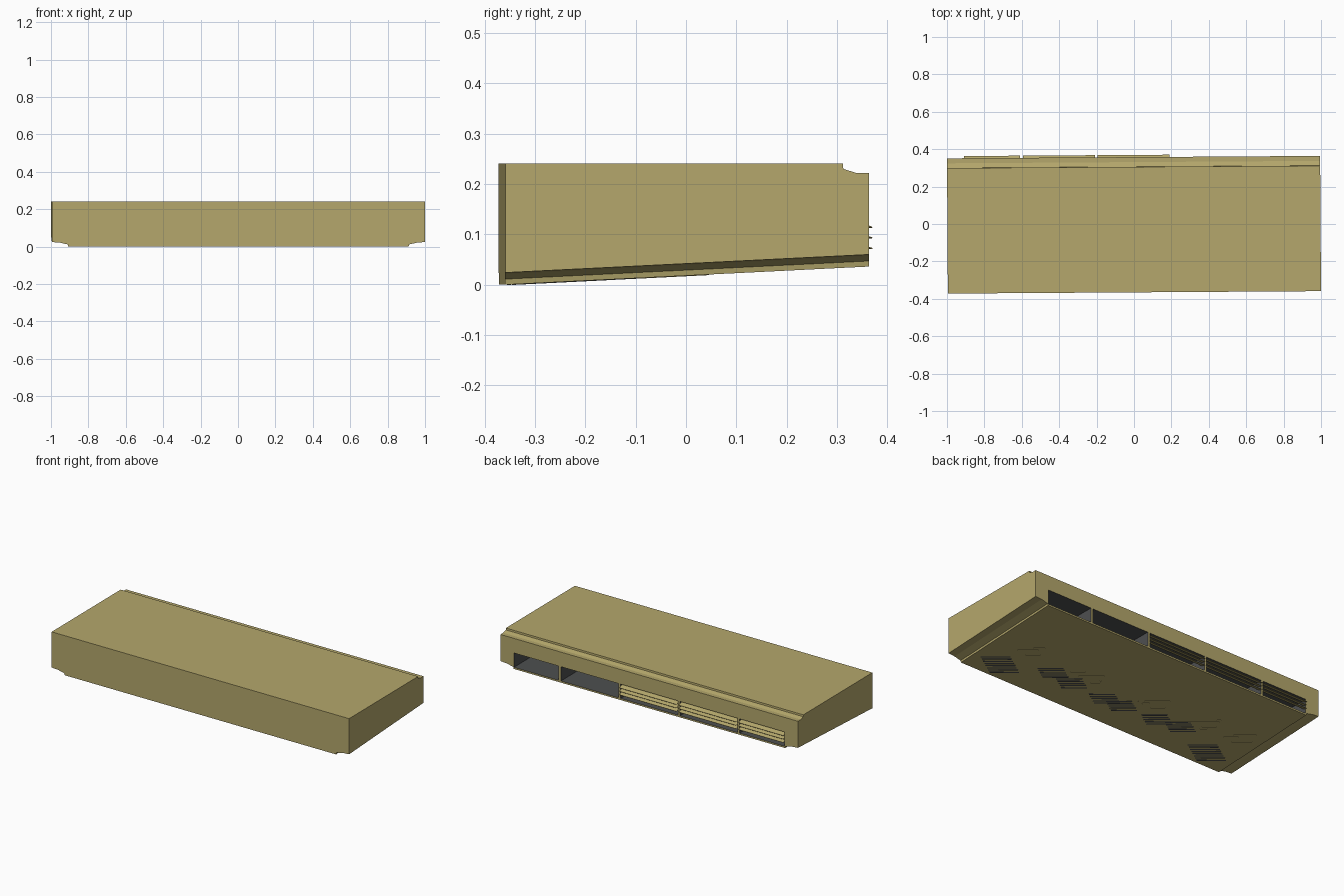
import bpy, bmesh, math
from mathutils import Matrix, Vector

if "Cube" in bpy.data.objects:
    bpy.data.objects.remove(bpy.data.objects["Cube"])


def material(name, rgb):
    m = bpy.data.materials.new(name)
    m.diffuse_color = (*rgb, 1)
    m.use_nodes = True
    m.node_tree.nodes["Principled BSDF"].inputs["Base Color"].default_value = m.diffuse_color
    return m


MATS = [material("khaki", (0.46, 0.39, 0.15)), material("dark grey", (0.075, 0.078, 0.08))]
PLACE = Matrix.Translation((0, -0.004, 0)) @ Matrix.Rotation(0.0065, 4, 'Z')
W, H = 0.9975, 0.3615


def under(y):
    """Height of the sloping underside."""
    return 0.036 * (y + H) / (2 * H)


def make(name, bm, index=0):
    bmesh.ops.recalc_face_normals(bm, faces=bm.faces)
    for f in bm.faces:
        f.material_index = index
    me = bpy.data.meshes.new(name)
    bm.to_mesh(me)
    bm.free()
    for m in MATS:
        me.materials.append(m)
    ob = bpy.data.objects.new(name, me)
    ob.matrix_world = PLACE
    bpy.context.collection.objects.link(ob)
    return ob


def box(bm, center, size, rot=Matrix.Identity(4)):
    bmesh.ops.create_cube(bm, size=1, matrix=Matrix.Translation(center) @ rot
                          @ Matrix.Diagonal((*size, 1)))


# body: cross-sections lofted front to back, with stepped lower sides and a rear top notch
bm = bmesh.new()
lower = [(W, 0.024), (0.955, 0.021), (0.925, 0.014), (0.912, 0.011), (0.91, 0)]
rings = []
for y, top in [(-H, 0.241), (0.309, 0.241), (0.310, 0.230), (0.335, 0.222), (H, 0.222)]:
    half = [(x, z + under(y)) for x, z in lower]
    pts = [(W, top)] + half + [(-x, z) for x, z in reversed(half)] + [(-W, top)]
    rings.append([bm.verts.new((x, y, z)) for x, z in pts])
n = len(rings[0])
for a, b in zip(rings, rings[1:]):
    for i in range(n):
        j = (i + 1) % n
        bm.faces.new((a[i], a[j], b[j], b[i]))
bm.faces.new(rings[0])
bm.faces.new(rings[-1])
body = make("body", bm)

# five rear bays, cut with grey inner walls
bays = [(-0.907, -0.607), (-0.592, -0.207), (-0.192, 0.192), (0.207, 0.592), (0.607, 0.907)]
bm = bmesh.new()
for x0, x1 in bays:
    box(bm, ((x0 + x1) / 2, 0.26, 0.0895), (x1 - x0, 0.30, 0.087))
cutter = make("bay_cutter", bm, 1)
cutter.hide_render = True
mod = body.modifiers.new("bays", 'BOOLEAN')
mod.operation = 'DIFFERENCE'
mod.solver = 'EXACT'
mod.object = cutter
bpy.context.view_layer.objects.active = body
bpy.ops.object.modifier_apply(modifier=mod.name)
bpy.data.objects.remove(cutter)

# tilted louver blades in three of the bays
bm = bmesh.new()
for x0, x1 in bays[:3]:
    for z in (0.078, 0.099, 0.120):
        box(bm, ((x0 + x1) / 2, 0.356, z), (x1 - x0, 0.036, 0.002),
            Matrix.Rotation(math.radians(-20), 4, 'X'))
make("rear_louvers", bm)

# underside vents: diagonal slots grouped in rhombus patches
slope = Matrix.Rotation(math.atan(0.036 / (2 * H)), 4, 'X')


def patch(bm, cx, cy, count, length, taper):
    turn = Matrix.Rotation(math.radians(143), 4, 'Z')
    for i in range(count):
        k = i - (count - 1) / 2
        off = turn @ Vector((k * 0.008, k * 0.022, 0))
        x, y = cx + off.x, cy + off.y
        box(bm, (x, y, under(y) - 0.0003), (length - taper * i, 0.009, 0.002), slope @ turn)


bm = bmesh.new()
for s in (-1, 1):
    patch(bm, s * 0.73, -0.25, 8, 0.16, 0)
    for x, y in ((0.45, -0.14), (0.30, -0.16), (0.06, -0.17)):
        patch(bm, s * x, y, 5, 0.14, 0)
make("underside_slots", bm, 1)

# triangular finned patches behind the slots
bm = bmesh.new()
for x in (0.68, 0.25, -0.20, -0.55, -0.80):
    patch(bm, x, -0.05, 6, 0.20, 0.03)
make("underside_fins", bm)
